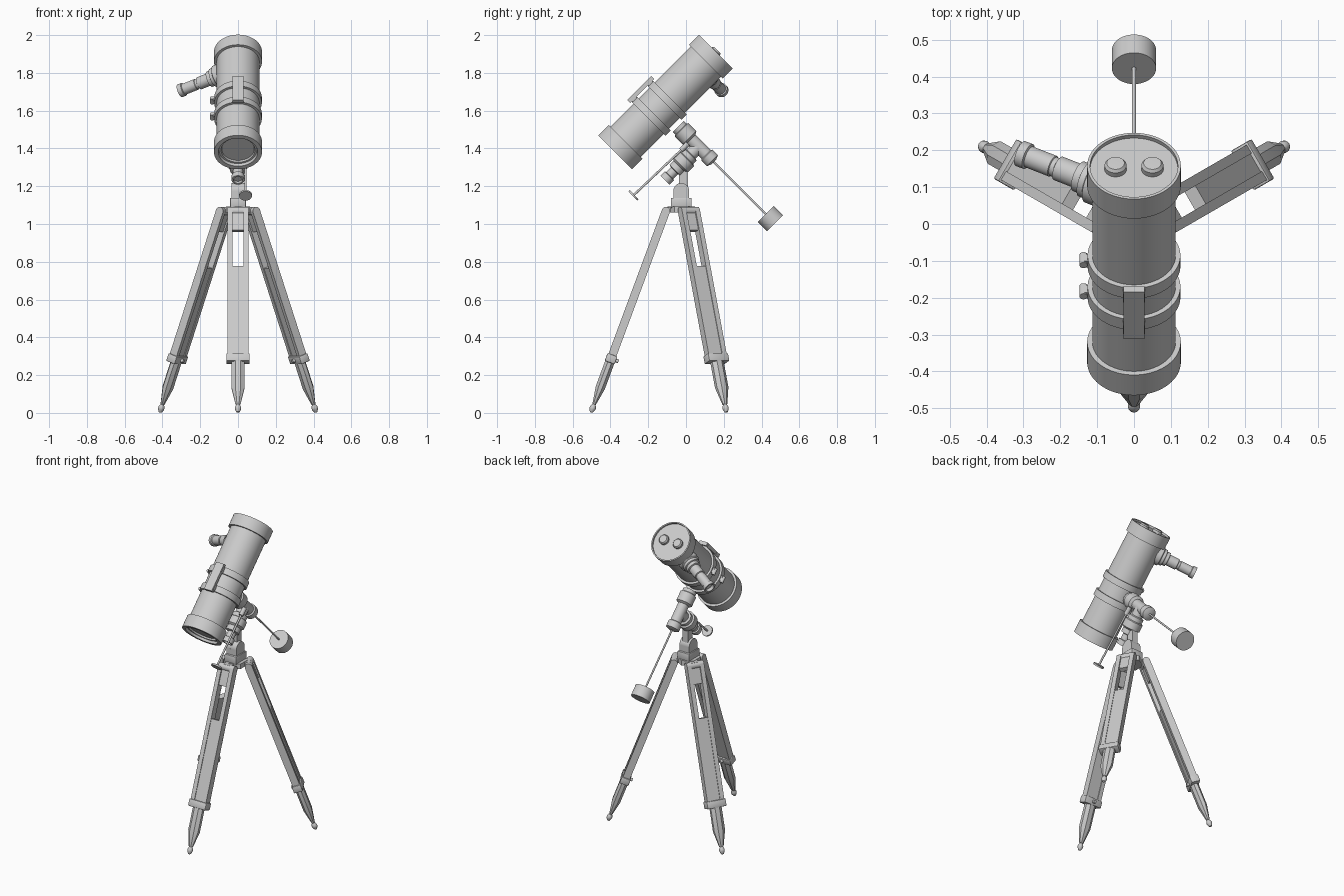
import bpy, bmesh
from math import pi, sin, cos, radians
from mathutils import Matrix, Vector

if "Cube" in bpy.data.objects:
    bpy.data.objects.remove(bpy.data.objects["Cube"])

grey = bpy.data.materials.new("plain grey")
grey.use_nodes = True
grey.diffuse_color = (0.6, 0.6, 0.6, 1)
grey.node_tree.nodes["Principled BSDF"].inputs["Base Color"].default_value = (0.6, 0.6, 0.6, 1)


def finish(name, bm, matrix):
    bmesh.ops.recalc_face_normals(bm, faces=bm.faces)
    mesh = bpy.data.meshes.new(name)
    bm.to_mesh(mesh)
    bm.free()
    mesh.transform(matrix)
    mesh.materials.append(grey)
    ob = bpy.data.objects.new(name, mesh)
    bpy.context.collection.objects.link(ob)
    bpy.ops.object.select_all(action='DESELECT')
    ob.select_set(True)
    bpy.context.view_layer.objects.active = ob
    bpy.ops.object.shade_smooth_by_angle(angle=radians(35))
    return ob


def lathe(name, profile, matrix, seg=48):
    """Turn (radius, height) points about the local z axis."""
    bm = bmesh.new()
    rings = []
    for r, z in profile:
        if r == 0:
            rings.append([bm.verts.new((0, 0, z))] * seg)
        else:
            angles = [(i + 0.5) * 2 * pi / seg for i in range(seg)]
            rings.append([bm.verts.new((r * cos(a), r * sin(a), z)) for a in angles])
    for a, b in zip(rings, rings[1:]):
        for i in range(seg):
            j = (i + 1) % seg
            bm.faces.new(list(dict.fromkeys((a[i], a[j], b[j], b[i]))))
    return finish(name, bm, matrix)


def rod(name, r, z0, z1, matrix, seg=32):
    return lathe(name, [(0, z0), (r, z0), (r, z1), (0, z1)], matrix, seg)


def box(name, low, high, matrix=Matrix(), bevel=0.0):
    bm = bmesh.new()
    low, high = Vector(low), Vector(high)
    bmesh.ops.create_cube(bm, size=1, matrix=Matrix.Translation((low + high) / 2)
                          @ Matrix.Diagonal((high - low).to_4d()))
    if bevel:
        bmesh.ops.bevel(bm, geom=bm.edges[:], offset=bevel, segments=2,
                        affect='EDGES', profile=0.5)
    return finish(name, bm, matrix)


def frame(origin, direction):
    rot = Vector(direction).to_track_quat('Z', 'Y').to_matrix().to_4x4()
    return Matrix.Translation(origin) @ rot


# Main tube, local z along its axis from the lower end
tube = Matrix.Translation((0, -0.375, 1.38)) @ Matrix.Rotation(radians(-45), 4, 'X')
R, CAP, LEN = 0.113, 0.127, 0.753
lathe("tube_body", [(0, 0.025), (0.086, 0.025), (0.09, 0.015), (0.1, 0.015), (0.104, 0),
                    (CAP, 0), (CAP, 0.078), (R, 0.078), (R, LEN - 0.075), (CAP, LEN - 0.075),
                    (CAP, LEN), (0.119, LEN), (0.119, LEN - 0.012), (0, LEN - 0.012)], tube, 64)
for side, x in (("left", 0.05), ("right", -0.05)):
    lathe(side + "_cap_knob", [(0.03, LEN - 0.012), (0.03, LEN + 0.003), (0.024, LEN + 0.011),
                               (0, LEN + 0.012)], tube @ Matrix.Translation((x, 0, 0)), 32)

# Clamp rings with tightening knobs, hinge tabs and saddle
for label, z in (("lower", 0.25), ("upper", 0.37)):
    lathe(label + "_ring", [(R - 0.003, z), (0.126, z), (0.126, z + 0.04),
                            (R - 0.003, z + 0.04)], tube, 64)
    box(label + "_ring_lug", (-0.136, -0.014, z + 0.008), (-0.115, 0.014, z + 0.032), tube)
    knob = tube @ Matrix.Translation((-0.137, 0, z + 0.02)) @ Matrix.Rotation(pi / 2, 4, 'X')
    rod(label + "_ring_knob", 0.011, -0.022, 0.018, knob, 16)
    box(label + "_ring_foot", (-0.03, -0.145, z + 0.004), (0.03, -0.11, z + 0.036), tube)
box("saddle_plate", (-0.028, -0.15, 0.24), (0.028, -0.128, 0.42), tube)

# Focuser and eyepiece, leaning out to the right of the tube
out = tube.to_3x3() @ Vector((-cos(radians(29)), sin(radians(29)), 0))
focuser = frame(tube @ Vector((0, 0, 0.63)), out)
lathe("focuser", [(0, 0.09), (0.06, 0.09), (0.06, 0.128), (0.051, 0.133), (0.051, 0.15),
                  (0.043, 0.153), (0.043, 0.172), (0.034, 0.175), (0.034, 0.235),
                  (0.027, 0.238), (0.027, 0.25), (0.03, 0.252), (0.03, 0.325), (0.036, 0.328),
                  (0.036, 0.352), (0.028, 0.352), (0.022, 0.335), (0, 0.335)], focuser)

# Declination axis, at right angles to the tube, with counterweight
dec = frame((0, -0.14, 1.615), (0, 1, -1))
lathe("declination_housing", [(0, 0.14), (0.042, 0.14), (0.042, 0.16), (0.05, 0.165),
                              (0.05, 0.225), (0.034, 0.235), (0.034, 0.35), (0.042, 0.355),
                              (0.042, 0.395), (0.02, 0.405), (0, 0.405)], dec)
rod("counterweight_shaft", 0.0055, 0.39, 0.83, dec, 16)
rod("counterweight", 0.06, 0.795, 0.865, dec, 48)

# Polar axis, running down to the tripod head
polar = frame((0, 0.066, 1.409), (0, -1, -1))
lathe("polar_housing", [(0, 0), (0.034, 0), (0.034, 0.055), (0.046, 0.06), (0.046, 0.085),
                        (0.056, 0.09), (0.056, 0.135), (0.042, 0.145), (0.042, 0.175),
                        (0.026, 0.18), (0.026, 0.215), (0.034, 0.218), (0.034, 0.25),
                        (0.024, 0.25), (0.024, 0.235), (0, 0.235)], polar)

# Slow motion rod with its hand wheel
slow = frame((0.04, 0.01, 1.425), (0, -0.29, -0.275))
rod("slow_motion_rod", 0.006, 0, 0.4, slow, 16)
rod("slow_motion_wheel", 0.034, 0.392, 0.402, slow, 32)
rod("slow_motion_collar", 0.014, 0, 0.05, slow, 16)

# Tripod head: rounded lug, block and hub plate
CY = -0.025
head = Matrix.Translation((0, CY, 0))
rod("head_lug_round", 0.042, -0.035, 0.035, frame((0, CY, 1.175), (1, 0, 0)), 48)
box("head_lug", (-0.035, -0.042, 1.13), (0.035, 0.042, 1.175), head)
box("head_neck", (-0.02, -0.012, 1.19), (0.02, 0.035, 1.29), head)
box("head_block", (-0.042, -0.055, 1.085), (0.042, 0.055, 1.138), head, 0.004)
rod("hub_plate", 0.072, 1.06, 1.092, head, 6)

# Three tripod legs, local z running up each leg from the foot
LEAN = Vector((0, 0.39, 1.05)).normalized()
tilt = Matrix.Rotation(-LEAN.yz.angle_signed(Vector((0, 1))), 4, 'X')
if (tilt @ Vector((0, 0, 1))).y < 0:
    tilt = tilt.inverted()
for label, turn in (("front", 0), ("left", 120), ("right", -120)):
    leg = (head @ Matrix.Rotation(radians(turn), 4, 'Z')
           @ Matrix.Translation((0, -0.472, 0.017)) @ tilt)
    lathe(label + "_foot", [(0, -0.017), (0.008, -0.014), (0.016, 0.002), (0.017, 0.012),
                            (0.012, 0.024), (0.008, 0.03), (0.009, 0.04)], leg, 24)
    flat = leg @ Matrix.Diagonal((1, 0.72, 1, 1))
    lathe(label + "_lower_leg", [(0, 0.03), (0.014, 0.03), (0.038, 0.125), (0.038, 0.29)], flat, 8)
    box(label + "_collar", (-0.062, -0.028, 0.266), (0.062, 0.028, 0.31), leg, 0.005)
    rod(label + "_collar_screw", 0.01, 0.02, 0.042, leg @ frame((0, 0, 0.288), (0, 1, 0)), 16)
    box(label + "_panel", (-0.03, -0.018, 0.3), (0.03, 0.018, 0.805), leg)
    for x in (-0.0415, 0.0415):
        box(label + "_rail", (x - 0.0135, -0.022, 0.29), (x + 0.0135, 0.022, 1.125), leg)
    box(label + "_tongue", (-0.028, -0.014, 1.01), (0.028, 0.014, 1.12), leg)
    rod(label + "_hinge", 0.022, -0.055, 0.055, leg @ frame((0, 0, 1.122), (1, 0, 0)), 24)
    box(label + "_hub_arm", (-0.028, -0.09, 1.06), (0.028, 0, 1.09),
        head @ Matrix.Rotation(radians(turn), 4, 'Z'))
